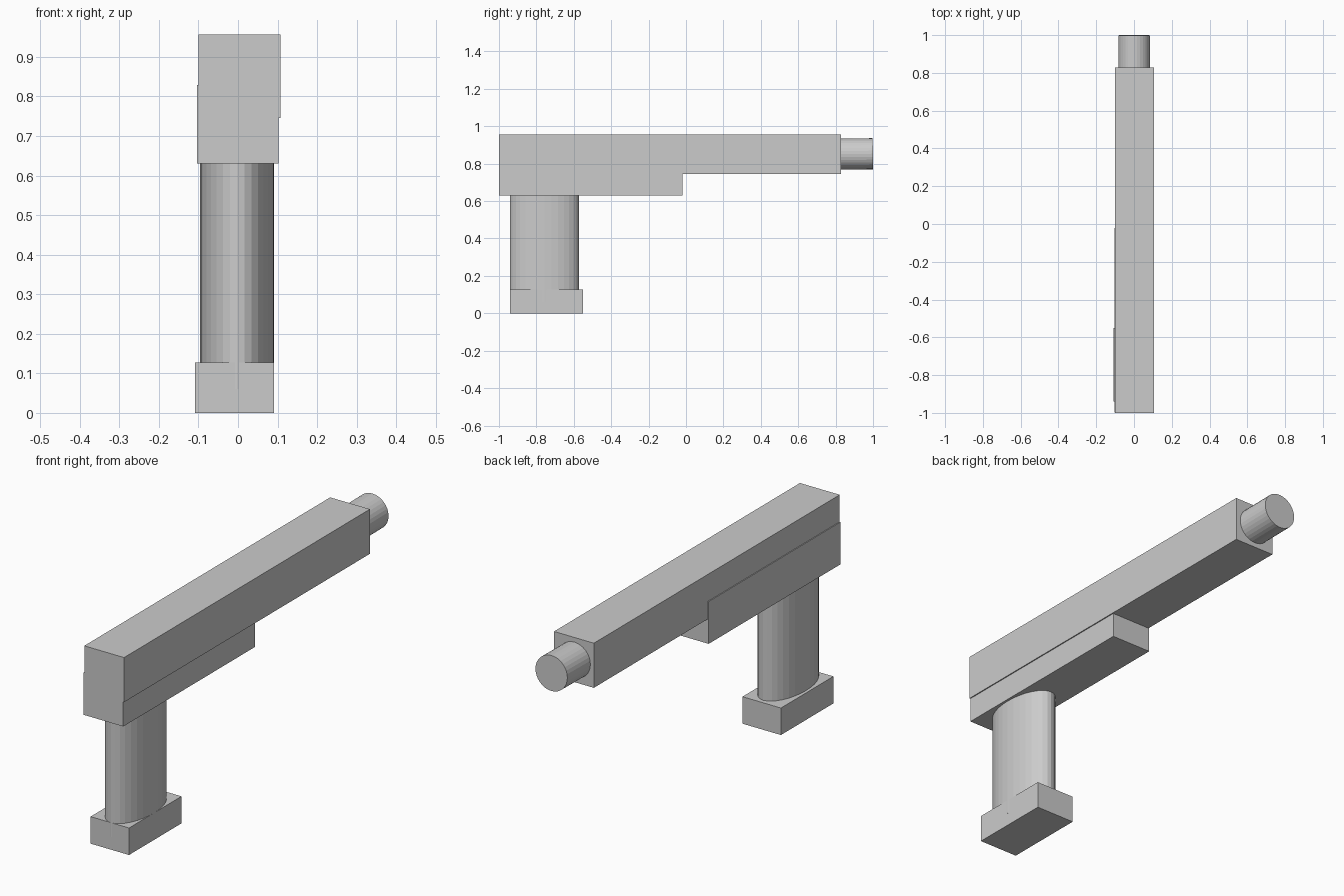
import bpy
import math

if "Cube" in bpy.data.objects:
    bpy.data.objects.remove(bpy.data.objects["Cube"])


def box(name, x, y, z):
    """Box from (min, max) ranges on each axis."""
    bpy.ops.mesh.primitive_cube_add(size=1, location=[sum(r) / 2 for r in (x, y, z)])
    ob = bpy.context.object
    ob.name = name
    ob.scale = [r[1] - r[0] for r in (x, y, z)]
    bpy.ops.object.transform_apply(location=False, rotation=False, scale=True)
    return ob


def cylinder(name, center, rx, ry, length, tilt=0):
    """32-sided elliptical cylinder, tilted about x."""
    bpy.ops.mesh.primitive_cylinder_add(vertices=32, radius=1, depth=length,
                                        location=center, rotation=(tilt, 0, 0))
    ob = bpy.context.object
    ob.name = name
    ob.scale = (rx, ry, 1)
    bpy.ops.object.transform_apply(location=False, rotation=False, scale=True)
    return ob


# Long upper body and the shorter block slightly offset beneath it
box("upper_body", (-0.100, 0.107), (-1.0, 0.828), (0.746, 0.956))
box("lower_body", (-0.104, 0.102), (-0.999, -0.02), (0.63, 0.829))

# Oval grip column, sunk into the body and the foot
cylinder("grip", (-0.002, -0.756, 0.38), 0.0935, 0.185, 0.64)

# Foot block under the grip
box("grip_base", (-0.109, 0.091), (-0.94, -0.55), (0.0, 0.127))

# Short round nose at the far end
cylinder("barrel", (0.001, 0.90, 0.852), 0.083, 0.083, 0.198, math.radians(-89.3))
